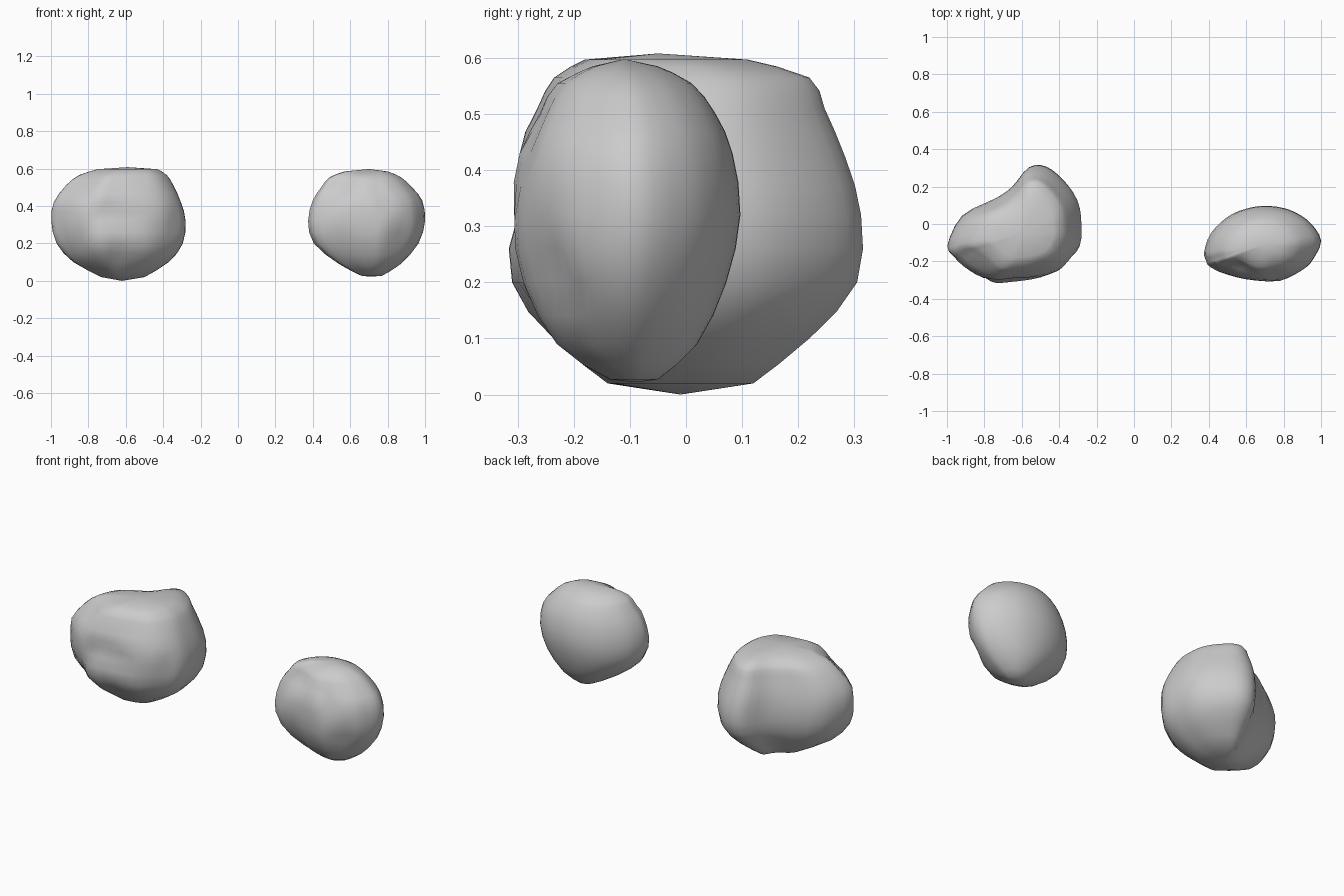
import bpy, bmesh
from mathutils import Vector, noise

if "Cube" in bpy.data.objects:
    bpy.data.objects.remove(bpy.data.objects["Cube"])


def spline(pts, steps, closed):
    """Catmull-Rom resampling of points of any dimension."""
    n, out = len(pts), []
    get = (lambda i: pts[i % n]) if closed else (lambda i: pts[max(0, min(n - 1, i))])
    for i in range(n if closed else n - 1):
        a, b, c, d = (get(i + k) for k in (-1, 0, 1, 2))
        for s in range(steps):
            t = s / steps
            out.append([0.5 * (2*q + (r-p)*t + (2*p-5*q+4*r-w)*t*t + (3*q-p-3*r+w)*t**3)
                        for p, q, r, w in zip(a, b, c, d)])
    if not closed:
        out.append(list(pts[-1]))
    return out


def boulder(name, outline, levels, bottom, top):
    """Loft a plan outline through levels of (z, xmin, xmax, ymin, ymax)."""
    plan = spline(outline, 3, True)
    xs, ys = [p[0] for p in plan], [p[1] for p in plan]
    x0, x1, y0, y1 = min(xs), max(xs), min(ys), max(ys)
    bm = bmesh.new()
    rings = []
    for z, a, b, c, d in spline(levels, 2, False):
        ring = []
        for x, y in plan:
            u, v = (x - x0) / (x1 - x0), (y - y0) / (y1 - y0)
            p = Vector((a + (b - a) * u, c + (d - c) * v, z))
            # shallow dents on the front, smooth back
            if v < 0.45:
                dent = max(0, noise.noise(p * 7)) * 0.035 * min(1, (0.45 - v) * 4)
                p.y += dent
            ring.append(bm.verts.new(p))
        rings.append(ring)
    n = len(plan)
    for r, s in zip(rings, rings[1:]):
        for i in range(n):
            j = (i + 1) % n
            bm.faces.new((r[i], r[j], s[j], s[i]))
    for ring, tip in ((rings[0], bottom), (rings[-1], top)):
        v = bm.verts.new(tip)
        for i in range(n):
            bm.faces.new((ring[i], ring[(i + 1) % n], v))
    bmesh.ops.recalc_face_normals(bm, faces=bm.faces)
    for f in bm.faces:
        f.smooth = True
    me = bpy.data.meshes.new(name)
    bm.to_mesh(me)
    bm.free()
    ob = bpy.data.objects.new(name, me)
    bpy.context.collection.objects.link(ob)
    return ob


# Large kidney-shaped rock with a hollow at the back left
boulder("large_rock",
        [(-1, -.12), (-.95, -.19), (-.88, -.25), (-.77, -.31), (-.67, -.31),
         (-.5, -.285), (-.37, -.23), (-.29, -.12), (-.28, .01), (-.30, .13),
         (-.37, .235), (-.47, .315), (-.565, .31), (-.65, .21), (-.74, .145), (-.92, .05)],
        [(.02, -.73, -.50, -.14, .12), (.10, -.88, -.37, -.24, .22),
         (.20, -.97, -.295, -.31, .305), (.32, -.998, -.28, -.312, .312),
         (.42, -.985, -.305, -.305, .285), (.51, -.92, -.345, -.265, .247),
         (.565, -.85, -.38, -.235, .22), (.597, -.75, -.43, -.18, .11)],
        (-.62, -.01, 0), (-.59, -.05, .608))

# Smaller egg-shaped rock
boulder("small_rock",
        [(.375, -.15), (.385, -.20), (.41, -.24), (.55, -.29), (.68, -.31), (.78, -.31),
         (.9, -.25), (.96, -.19), (1, -.09), (.95, 0), (.88, .055), (.8, .088),
         (.7, .10), (.6, .085), (.5, .04), (.41, -.05)],
        [(.027, .66, .77, -.14, -.05), (.09, .54, .87, -.23, .02),
         (.20, .405, .965, -.29, .072), (.32, .375, 1, -.31, .097),
         (.43, .40, .985, -.30, .083), (.50, .445, .93, -.265, .053),
         (.555, .49, .87, -.235, .01), (.585, .57, .80, -.18, -.05)],
        (.71, -.09, .022), (.70, -.11, .598))
